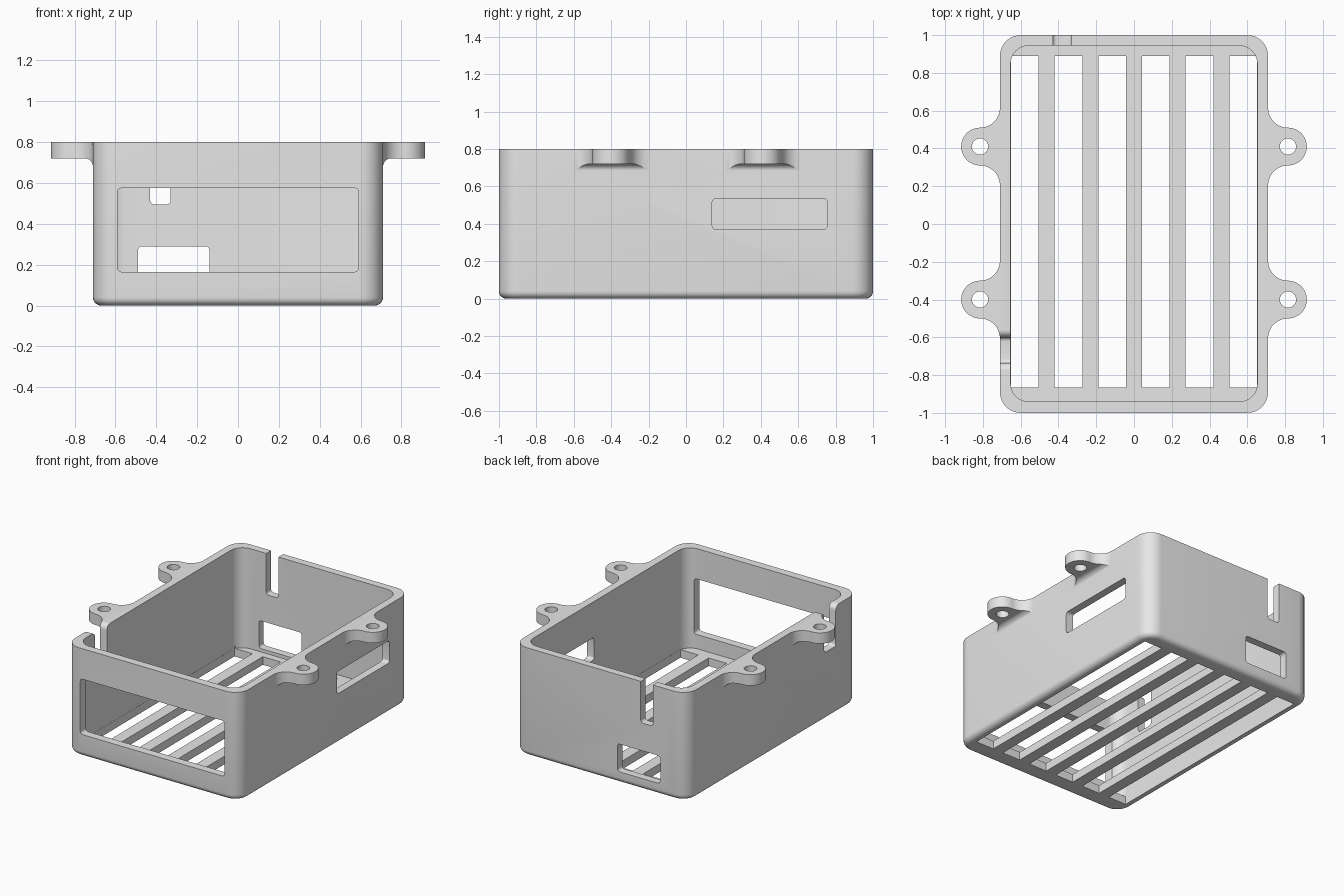
import bpy, bmesh
from math import cos, sin, radians

if "Cube" in bpy.data.objects:
    bpy.data.objects.remove(bpy.data.objects["Cube"], do_unlink=True)

HEIGHT, HALF_X, HALF_Y, FLOOR = 0.8, 0.71, 1.0, 0.06

grey = bpy.data.materials.new("plain_grey")
grey.use_nodes = True
grey.diffuse_color = (0.8, 0.8, 0.8, 1)
grey.node_tree.nodes["Principled BSDF"].inputs["Base Color"].default_value = (0.8, 0.8, 0.8, 1)


def arc(cx, cy, r, start, end, steps=8):
    angles = [radians(start + (end - start) * i / steps) for i in range(steps + 1)]
    return [(cx + r * cos(a), cy + r * sin(a)) for a in angles]


def round_rect(u0, u1, v0, v1, r, steps=8):
    return (arc(u1 - r, v1 - r, r, 0, 90, steps) + arc(u0 + r, v1 - r, r, 90, 180, steps)
            + arc(u0 + r, v0 + r, r, 180, 270, steps) + arc(u1 - r, v0 + r, r, 270, 360, steps))


def loft(name, rings):
    """Closed solid through rings holding equal numbers of 3D points."""
    bm = bmesh.new()
    loops = [[bm.verts.new(p) for p in ring] for ring in rings]
    bm.faces.new(loops[0])
    bm.faces.new(loops[-1])
    n = len(loops[0])
    for a, b in zip(loops, loops[1:]):
        for i in range(n):
            j = (i + 1) % n
            bm.faces.new((a[i], a[j], b[j], b[i]))
    bmesh.ops.recalc_face_normals(bm, faces=bm.faces[:])
    mesh = bpy.data.meshes.new(name)
    bm.to_mesh(mesh)
    bm.free()
    mesh.materials.append(grey)
    obj = bpy.data.objects.new(name, mesh)
    bpy.context.collection.objects.link(obj)
    return obj


def prism(name, outline, axis, lo, hi):
    place = {"x": lambda u, v, w: (w, u, v),
             "y": lambda u, v, w: (u, w, v),
             "z": lambda u, v, w: (u, v, w)}[axis]
    return loft(name, [[place(u, v, w) for u, v in outline] for w in (lo, hi)])


def combine(target, tool, operation="DIFFERENCE"):
    """Apply a boolean, then discard the tool."""
    mod = target.modifiers.new("bool", "BOOLEAN")
    mod.operation, mod.object, mod.solver = operation, tool, "EXACT"
    graph = bpy.context.evaluated_depsgraph_get()
    mesh = bpy.data.meshes.new_from_object(target.evaluated_get(graph))
    target.modifiers.clear()
    target.data = mesh
    bpy.data.objects.remove(tool, do_unlink=True)


# Outer body with a rounded lower edge
EDGE, CORNER = 0.04, 0.11
rings = []
for dx, z in arc(-EDGE, EDGE, EDGE, 270, 360, 6) + [(0, HEIGHT)]:
    rings.append([(x, y, z) for x, y in
                  round_rect(-HALF_X - dx, HALF_X + dx, -HALF_Y - dx, HALF_Y + dx, CORNER + dx)])
body = loft("enclosure_body", rings)

# Four mounting lugs, each with a hole and a fillet under its root
LUG_X, LUG_R = 0.815, 0.1
ROOT_R = LUG_X - HALF_X
for side in (1, -1):
    for cy in (0.41, -0.40):
        reach = LUG_R + ROOT_R
        outline = ([(0.69, cy + reach)]
                   + arc(LUG_X, cy + reach, ROOT_R, 180, 270, 12)
                   + arc(LUG_X, cy, LUG_R, 90, -90, 24)
                   + arc(LUG_X, cy - reach, ROOT_R, 90, 180, 12)
                   + [(0.69, cy - reach)])
        lug = prism("mounting_lug", [(side * x, y) for x, y in outline], "z", 0.68, HEIGHT)
        under = arc(0.75, 0.68, EDGE, 180, 90) + [(1, 0.72), (1, 0.6), (HALF_X, 0.6)]
        combine(lug, prism("under_cut", [(side * x, z) for x, z in under], "y", cy - 0.3, cy + 0.3))
        hole = arc(side * LUG_X, cy, 0.043, 0, 345, 23)
        combine(lug, prism("hole_cut", hole, "z", 0.6, 0.9))
        combine(body, lug, "UNION")

# Cavity
combine(body, prism("cavity_cut", round_rect(-0.653, 0.653, -0.94, 0.944, 0.095), "z", FLOOR, 1))

# Six long floor slots
for i in range(6):
    x = -0.652 + 0.2314 * i
    slot = [(x, -0.865), (x + 0.147, -0.865), (x + 0.147, 0.89), (x, 0.89)]
    combine(body, prism("floor_slot_cut", slot, "z", -0.1, FLOOR + 0.02))

# Front window, back port, back notch and side slot
R = 0.02
combine(body, prism("front_window_cut", round_rect(-0.59, 0.59, 0.165, 0.575, R, 5), "y", -1.1, -0.9))
combine(body, prism("back_port_cut", round_rect(-0.49, -0.14, 0.085, 0.29, R, 5), "y", 0.9, 1.1))
combine(body, prism("back_notch_cut", round_rect(-0.43, -0.33, 0.495, 0.9, R, 5), "y", 0.9, 1.1))
combine(body, prism("side_slot_cut", round_rect(0.14, 0.755, 0.37, 0.535, R, 5), "x", 0.6, 0.8))

# Side notch with rounded lips at the rim
y0, y1, lip = -0.735, -0.6, 0.04
notch = (arc(y0 + R, 0.5 + R, R, 180, 270, 5) + arc(y1 - R, 0.5 + R, R, 270, 360, 5)
         + arc(y1 + lip, HEIGHT - lip, lip, 180, 90) + [(y1 + lip, 0.9), (y0 - lip, 0.9)]
         + arc(y0 - lip, HEIGHT - lip, lip, 90, 0))
combine(body, prism("side_notch_cut", notch, "x", -0.76, -0.6))

# Smooth rounded surfaces, crisp edges
bpy.ops.object.select_all(action="DESELECT")
body.select_set(True)
bpy.context.view_layer.objects.active = body
bpy.ops.object.shade_smooth_by_angle(angle=radians(30))
